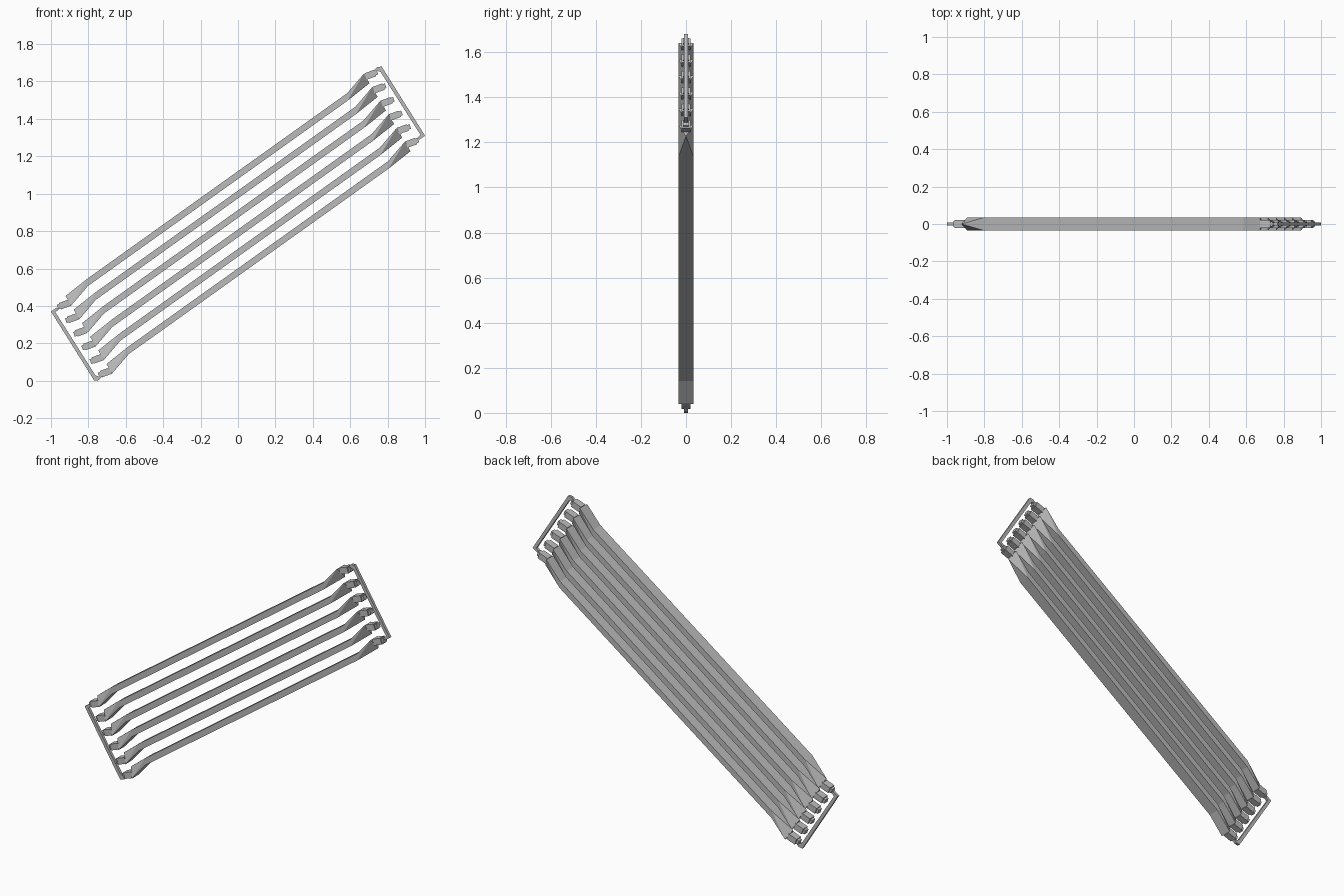
import bpy, bmesh
from math import cos, sin, radians

if "Cube" in bpy.data.objects:
    bpy.data.objects.remove(bpy.data.objects["Cube"])

HEIGHT = 1.68
COUNT = 6
STEP = (0.0438, -0.0727)
HALF_WIDTH = 0.034

metal = bpy.data.materials.new("plain_grey_metal")
metal.use_nodes = True
grey = (0.5, 0.5, 0.5, 1)
metal.diffuse_color = grey
metal.node_tree.nodes["Principled BSDF"].inputs["Base Color"].default_value = grey


def turn(p):
    """Half turn about the model centre in the front plane."""
    return (-p[0], HEIGHT - p[1])


def shift(p, i):
    return (p[0] + STEP[0] * i, p[1] + STEP[1] * i)


def finish(name, bm):
    bmesh.ops.recalc_face_normals(bm, faces=bm.faces)
    mesh = bpy.data.meshes.new(name)
    bm.to_mesh(mesh)
    bm.free()
    mesh.materials.append(metal)
    bpy.context.collection.objects.link(bpy.data.objects.new(name, mesh))


def prism(name, outline, half):
    """Front-plane outline extruded through y."""
    bm = bmesh.new()
    face = bm.faces.new([bm.verts.new((x, -half, z)) for x, z in outline])
    out = bmesh.ops.extrude_face_region(bm, geom=[face])
    moved = [v for v in out["geom"] if isinstance(v, bmesh.types.BMVert)]
    bmesh.ops.translate(bm, verts=moved, vec=(0, 2 * half, 0))
    finish(name, bm)


def box(centre, length, height, degrees):
    c, s = cos(radians(degrees)), sin(radians(degrees))
    corners = [(-1, -1), (1, -1), (1, 1), (-1, 1)]
    return [(centre[0] + c * a * length / 2 - s * b * height / 2,
             centre[1] + s * a * length / 2 + c * b * height / 2) for a, b in corners]


# Left end of the top slat: ridge, lower corner, upper and lower bend
RIDGE, CORNER = (-0.922, 0.453), (-0.892, 0.402)
UPPER, LOWER = (-0.805, 0.546), (-0.803, 0.506)


def slat(i):
    bm = bmesh.new()

    def pair(p):
        return [bm.verts.new((p[0], y, p[1])) for y in (-HALF_WIDTH, HALF_WIDTH)]

    def end(place):
        ridge = place(RIDGE)
        tip = bm.verts.new((ridge[0], 0, ridge[1]))
        corner, inner, outer = pair(place(CORNER)), pair(place(LOWER)), pair(place(UPPER))
        bm.faces.new((tip, corner[0], corner[1]))
        bm.faces.new((tip, outer[0], outer[1]))
        bm.faces.new((corner[0], corner[1], inner[1], inner[0]))
        for k in (0, 1):
            bm.faces.new((tip, corner[k], outer[k]))
            bm.faces.new((corner[k], inner[k], outer[k]))
        return inner, outer

    low, high = end(lambda p: shift(p, i))
    far_high, far_low = end(lambda p: turn(shift(p, COUNT - 1 - i)))
    # Straight bar between the two folded ends
    ring = [low[0], low[1], high[1], high[0]]
    far = [far_low[0], far_low[1], far_high[1], far_high[0]]
    for k in range(4):
        n = (k + 1) % 4
        bm.faces.new((ring[k], ring[n], far[n], far[k]))
    finish(f"slat_{i + 1}", bm)


for i in range(COUNT):
    slat(i)

# End rails with hooked tips, and the pins that join them to the slats
RAIL = [(-1, 0.37), (-0.968, 0.392), (-0.96, 0.38), (-0.976, 0.366), (-0.763, 0.03),
        (-0.745, 0.022), (-0.73, 0.04), (-0.718, 0.03), (-0.745, 0.003), (-0.768, 0)]
for side, place in (("right", lambda p: p), ("left", turn)):
    prism(f"{side}_end_rail", [place(p) for p in RAIL], 0.008)
    for i in range(COUNT):
        block = box(shift((-0.926, 0.408), i), 0.056, 0.036, 20)
        stub = box(shift((-0.957, 0.396), i), 0.016, 0.026, 20)
        prism(f"{side}_pin_{i + 1}", [place(p) for p in block], 0.021)
        prism(f"{side}_pin_tab_{i + 1}", [place(p) for p in stub], 0.014)
